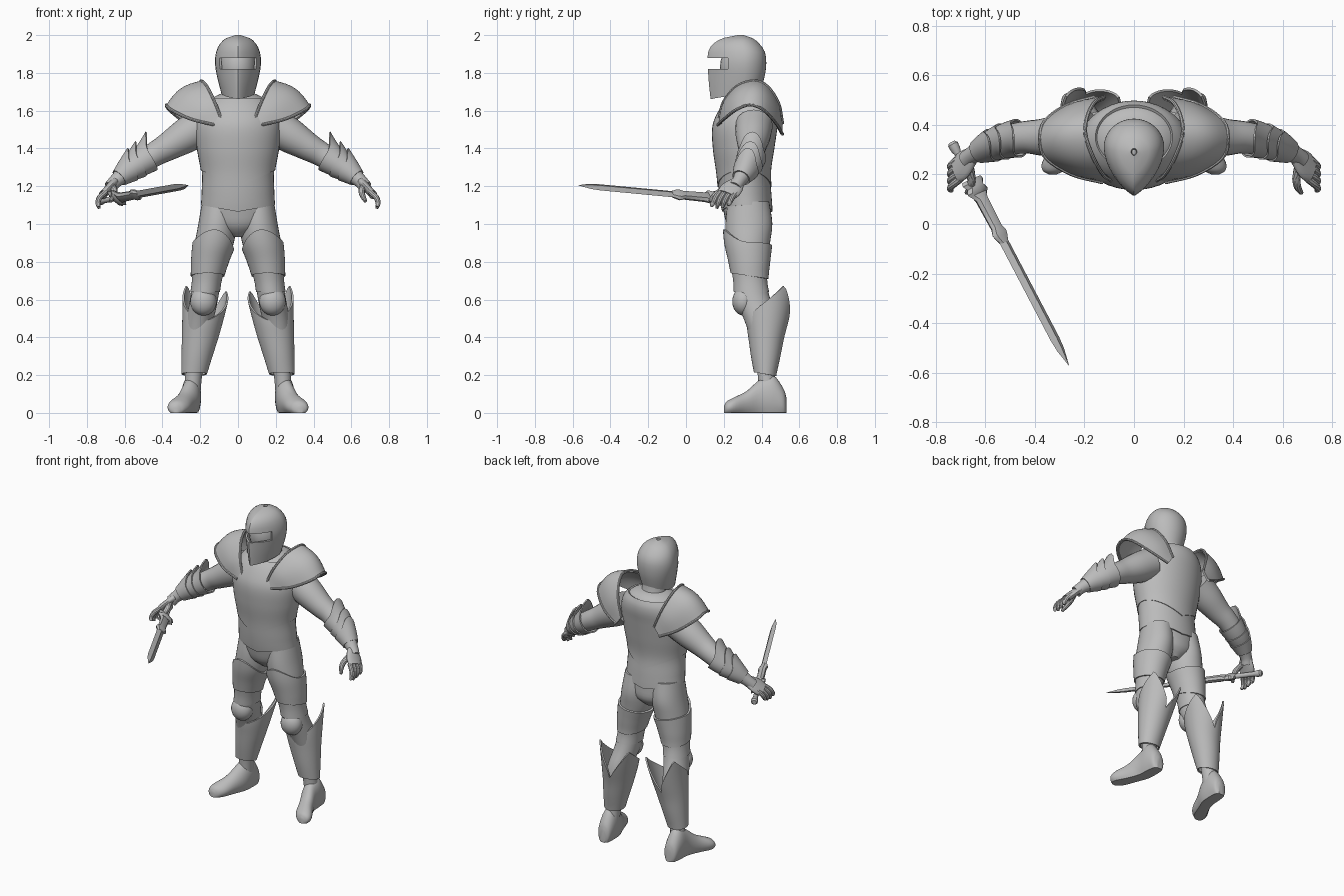
import bpy, bmesh, math
from mathutils import Vector
from math import sin, cos, pi, radians

if "Cube" in bpy.data.objects:
    bpy.data.objects.remove(bpy.data.objects["Cube"])

steel = bpy.data.materials.new("steel_grey")
steel.diffuse_color = (0.5, 0.5, 0.5, 1)
steel.use_nodes = True
steel.node_tree.nodes["Principled BSDF"].inputs["Base Color"].default_value = steel.diffuse_color


def spline(rows, t):
    """Smooth interpolation of rows keyed on their first column."""
    n = len(rows)
    t = min(max(t, rows[0][0]), rows[-1][0])
    i = 0
    while i < n - 2 and t > rows[i + 1][0]:
        i += 1

    def slope(k, c):
        a, b = rows[max(k - 1, 0)], rows[min(k + 1, n - 1)]
        return (b[c] - a[c]) / (b[0] - a[0])
    p, q = rows[i], rows[i + 1]
    h = q[0] - p[0]
    s = (t - p[0]) / h
    return [p[c] * (2*s**3 - 3*s*s + 1) + q[c] * (3*s*s - 2*s**3)
            + h * slope(i, c) * (s**3 - 2*s*s + s) + h * slope(i + 1, c) * (s**3 - s*s)
            for c in range(1, len(p))]


def surf(name, f, nu, nv, wrap=True, cap=False, thick=0, mirror=False, skip=None):
    """Grid surface f(u, v) with u, v in 0..1; u goes round when wrap is set."""
    bm = bmesh.new()
    cols = nu if wrap else nu + 1
    g = [[bm.verts.new(f(i / nu, j / nv)) for i in range(cols)] for j in range(nv + 1)]
    for j in range(nv):
        for i in range(nu):
            k = (i + 1) % cols
            face = bm.faces.new((g[j][i], g[j][k], g[j + 1][k], g[j + 1][i]))
            if skip and skip(face.calc_center_median()):
                bm.faces.remove(face)
    if cap:
        bmesh.ops.holes_fill(bm, edges=[e for e in bm.edges if e.is_boundary])
    bmesh.ops.recalc_face_normals(bm, faces=bm.faces)
    me = bpy.data.meshes.new(name)
    bm.to_mesh(me)
    bm.free()
    me.materials.append(steel)
    ob = bpy.data.objects.new(name, me)
    bpy.context.collection.objects.link(ob)
    if thick:
        m = ob.modifiers.new("thickness", 'SOLIDIFY')
        m.thickness = thick
    if mirror:
        ob.modifiers.new("mirror", 'MIRROR').use_mirror_merge = False
    return ob


def upright(rows, z, a, grow=0.0):
    """Point on a body of stacked ovals: rows of (z, cx, cy, rx, ry)."""
    cx, cy, rx, ry = spline(rows, z)
    return Vector((cx + (rx + grow) * cos(a), cy + (ry + grow) * sin(a), z))


def body(name, rows, nv=24, **kw):
    z0, z1 = rows[0][0], rows[-1][0]
    surf(name, lambda u, v: upright(rows, z0 + (z1 - z0) * v, u * 2 * pi), 32, nv, cap=True, **kw)


def plate(name, rows, low, high, grow, nv=10, **kw):
    """Armour band over a body, with edge heights that depend on the angle."""
    def f(u, v):
        a = u * 2 * pi
        return upright(rows, low(a) + (high(a) - low(a)) * v, a, grow)
    surf(name, f, 40, nv, thick=0.012, **kw)


def around(rows, t, a, grow=0.0):
    """Point around a bent limb: rows of (t, x, y, z, radius); a = 0 is the upper side."""
    x, y, z, r = spline(rows, t)
    d = Vector(spline(rows, t + 0.05)[:3]) - Vector(spline(rows, t - 0.05)[:3])
    up = d.cross(Vector((0, 1, 0))).normalized()
    side = d.cross(up).normalized()
    return Vector((x, y, z)) + (r + grow) * (cos(a) * up + sin(a) * side)


def limb(name, pts, nu=20, sub=4, mirror=True):
    rows = [(i, *p) for i, p in enumerate(pts)]
    n = len(pts) - 1
    surf(name, lambda u, v: around(rows, v * n, u * 2 * pi), nu, n * sub, cap=True, mirror=mirror)
    return rows


def ball(name, c, r, **kw):
    def f(u, v):
        t, a = pi * (0.01 + 0.98 * v), u * 2 * pi
        return (c[0] + r[0] * sin(t) * cos(a), c[1] + r[1] * sin(t) * sin(a), c[2] + r[2] * cos(t))
    surf(name, f, 24, 14, cap=True, **kw)


# Torso with breastplate and waist skirt
torso = [(.93, 0, .34, .04, .06), (.98, 0, .335, .14, .11), (1.06, 0, .325, .185, .125),
         (1.15, 0, .315, .185, .13), (1.27, 0, .305, .183, .132), (1.4, 0, .305, .205, .15),
         (1.52, 0, .313, .215, .16), (1.60, 0, .335, .195, .15), (1.66, 0, .35, .15, .122),
         (1.69, 0, .35, .09, .08)]
body("torso", torso, 36)
plate("breastplate", torso, lambda a: 1.195 + .09 * abs(cos(a)), lambda a: 1.665, .013, 20)
plate("waist_skirt", torso, lambda a: 1.065 + .035 * abs(cos(a)), lambda a: 1.3, .008)

# Neck and head
body("neck", [(1.62, 0, .35, .085, .08), (1.7, 0, .335, .075, .07), (1.8, 0, .32, .075, .075)], 6)
ball("head", (0, .295, 1.83), (.095, .115, .14))

# Helmet: rows of (z, centre y, half width, front y, back y)
helm = [(1.70, .31, .088, .130, .40), (1.77, .31, .108, .120, .415), (1.85, .31, .122, .115, .425),
        (1.91, .31, .116, .117, .418), (1.955, .30, .095, .145, .388), (1.985, .295, .06, .20, .35),
        (2.0, .29, .012, .275, .305)]
helm_z = [1.70, 1.735, 1.77, 1.795, 1.82, 1.85, 1.88, 1.91, 1.935, 1.955, 1.972, 1.985, 1.995, 2.0]


def helmet_point(u, v):
    z = helm_z[round(v * (len(helm_z) - 1))]
    cy, w, yf, yb = spline(helm, z)
    a = u * 2 * pi
    c, s = cos(a), sin(a)
    if z < 1.8:
        z += (1.8 - z) * (.3 * c - .08)
    if c >= 0:
        return (w * s, cy + (yb - cy) * c, z)
    return (math.copysign(w * (1 - abs(c) ** 1.8) ** .8, s), cy + (cy - yf) * c, z)


surf("helmet", helmet_point, 40, len(helm_z) - 1, thick=.012,
     skip=lambda p: (1.815 < p.z < 1.885 and abs(p.x) < .095 and p.y < .24) or p.z > 1.9999)

# Shoulder guards: shells between an inner and an outer arch, with a raised rim
inner = [(0, .09, .175, 1.56), (1, .125, .20, 1.65), (2, .165, .27, 1.73), (3, .195, .36, 1.758),
         (4, .19, .43, 1.73), (5, .16, .49, 1.64), (6, .12, .512, 1.53)]
outer = [(0, .125, .168, 1.525), (1, .25, .20, 1.555), (2, .355, .265, 1.605), (3, .38, .34, 1.63),
         (4, .36, .415, 1.60), (5, .27, .48, 1.53), (6, .16, .512, 1.475)]


def shoulder(u, v):
    p, q = Vector(spline(inner, u * 6)), Vector(spline(outer, u * 6))
    puff = .03 * sin(pi * v) * sin(pi * u)
    return p.lerp(q, v) + puff * Vector((.5, (u - .5) * 1.2, .8))


surf("shoulder_guard", shoulder, 28, 8, wrap=False, thick=.012, mirror=True)
for name, edge in (("shoulder_inner_rim", inner), ("shoulder_outer_rim", outer)):
    limb(name, [(*p[1:], .008) for p in edge], 8)

# Arms, with three peaked forearm plates
arm = limb("arm", [(.19, .36, 1.52, .10), (.28, .355, 1.465, .092), (.37, .35, 1.41, .075),
                   (.44, .35, 1.37, .065), (.52, .335, 1.32, .06), (.59, .31, 1.275, .05),
                   (.65, .28, 1.225, .036), (.675, .26, 1.195, .036)])
for i, (t0, t1, spike) in enumerate(((3.35, 4.3, .045), (4.1, 4.9, .035), (4.7, 5.6, .03))):
    def vambrace(u, v, t0=t0, t1=t1, spike=spike):
        a = u * 2 * pi
        peak = max(0, cos(a)) ** 5 * (1 - v) ** 2
        return around(arm, t0 + (t1 - t0) * v - .55 * peak, a, .008 + .008 * (1 - v) + spike * peak)
    surf("forearm_plate_%d" % (i + 1), vambrace, 32, 6, thick=.008, mirror=True)

# Hands
def palm(u, v):
    c = Vector((.65, .275, 1.225)).lerp(Vector((.715, .215, 1.155)), v)
    a = u * 2 * pi
    w = .034 + .024 * sin(pi * min(v * .75, 1))
    return c + cos(a) * w * Vector((.25, .9, -.35)) + sin(a) * .022 * Vector((.75, 0, .66))


surf("palm", palm, 20, 8, cap=True, mirror=True)
for i in range(4):
    y, drop = .172 + .029 * i, (.01, 0, .004, .02)[i]
    limb("finger_%d" % (i + 1), [(.70, y + .01, 1.17, .015), (.732, y - .015, 1.14, .015),
                                 (.742, y - .03, 1.11, .013), (.735, y - .038, 1.083 + drop, .008)], 10, 3)
limb("thumb", [(.665, .235, 1.20, .018), (.655, .185, 1.175, .017),
               (.66, .15, 1.15, .015), (.675, .125, 1.12, .009)], 10, 3)

# Legs
leg = [(.08, .245, .44, .045, .055), (.2, .235, .425, .045, .045), (.3, .225, .425, .055, .06),
       (.4, .213, .42, .072, .08), (.5, .20, .395, .073, .09), (.6, .18, .355, .074, .092),
       (.7, .165, .34, .074, .085), (.8, .148, .335, .088, .098), (.9, .125, .33, .103, .115),
       (1.0, .11, .333, .10, .124), (1.12, .10, .33, .09, .11)]
body("leg", leg, 36, mirror=True)
plate("thigh_plate", leg, lambda a: .725 - .015 * sin(a),
      lambda a: .885 + .085 * max(0, -sin(a)) ** 2 + .02 * cos(a), .013, mirror=True)
plate("knee_band", leg, lambda a: .64, lambda a: .75, .005, 5, mirror=True)
ball("knee_cap", (.183, .305, .59), (.07, .06, .075), mirror=True)

# Shin guards: flared, with two winged tips at the upper rear
shin = [(.2, .233, .42, .067, .058), (.3, .217, .422, .082, .078), (.4, .20, .425, .097, .095),
        (.5, .185, .432, .11, .115), (.6, .172, .445, .122, .125), (.69, .163, .455, .133, .13)]


def shin_point(u, v):
    d = (u * 2 - 1) * pi
    k = abs(d) / radians(122)
    top = .485 + .19 * k ** 1.4 if k <= 1 else .675 - .2 * (k - 1) / .475
    if d < 0:
        top -= .03 * min(k, 1)
    return upright(shin, .205 + (top - .205) * v + .02 * (1 - v) * cos(d) * .5, d - pi / 2)


surf("shin_guard", shin_point, 48, 14, thick=.01, mirror=True)

# Feet: rows of (step, centre x, centre y, half width, height)
foot = [(0, .243, .532, .02, .08), (1, .245, .515, .043, .13), (2, .247, .46, .052, .20),
        (3, .253, .39, .052, .175), (4, .28, .32, .052, .115), (5, .312, .25, .058, .08),
        (6, .325, .215, .043, .06), (7, .328, .20, .015, .035)]


def foot_point(u, v):
    cx, cy, w, h = spline(foot, v * 7)
    a = u * 2 * pi
    return (cx + w * cos(a), cy, max(0, h * (.42 + .58 * sin(a))))


surf("foot", foot_point, 24, 28, cap=True, mirror=True)

# Sword: stations of (distance from pommel, half width, half thickness)
pommel, tip = Vector((-.735, .33, 1.12)), Vector((-.263, -.57, 1.205))
axis = (tip - pommel).normalized()
flat = axis.cross(Vector((0, 0, 1))).normalized()
high = flat.cross(axis)
wide, thin = (flat + high * .9).normalized(), (high - flat * .9).normalized()


def blade(name, stations, nu):
    def f(u, v):
        s, w, t = stations[round(v * (len(stations) - 1))]
        a = u * 2 * pi
        return pommel + axis * s + wide * w * cos(a) + thin * t * sin(a)
    surf(name, f, nu, len(stations) - 1, cap=True)


blade("sword_grip", [(0, .014, .014), (.01, .022, .022), (.035, .02, .02), (.05, .015, .015),
                     (.2, .015, .015)], 12)
blade("sword_guard", [(.17, .055, .012), (.185, .06, .018), (.205, .045, .024), (.225, .058, .02),
                      (.235, .05, .014), (.26, .03, .022), (.39, .027, .02), (.415, .04, .02),
                      (.43, .036, .018), (.46, .02, .014)], 8)
blade("sword_blade", [(.24, .025, .015), (.6, .025, .014), (.9, .025, .013), (.95, .02, .01),
                      ((tip - pommel).length, .001, .001)], 4)

# Bake the modifiers and shade smoothly, keeping plate edges sharp
bpy.ops.object.select_all(action='SELECT')
bpy.context.view_layer.objects.active = bpy.context.selected_objects[0]
bpy.ops.object.convert(target='MESH')
bpy.ops.object.shade_smooth_by_angle(angle=radians(35))
